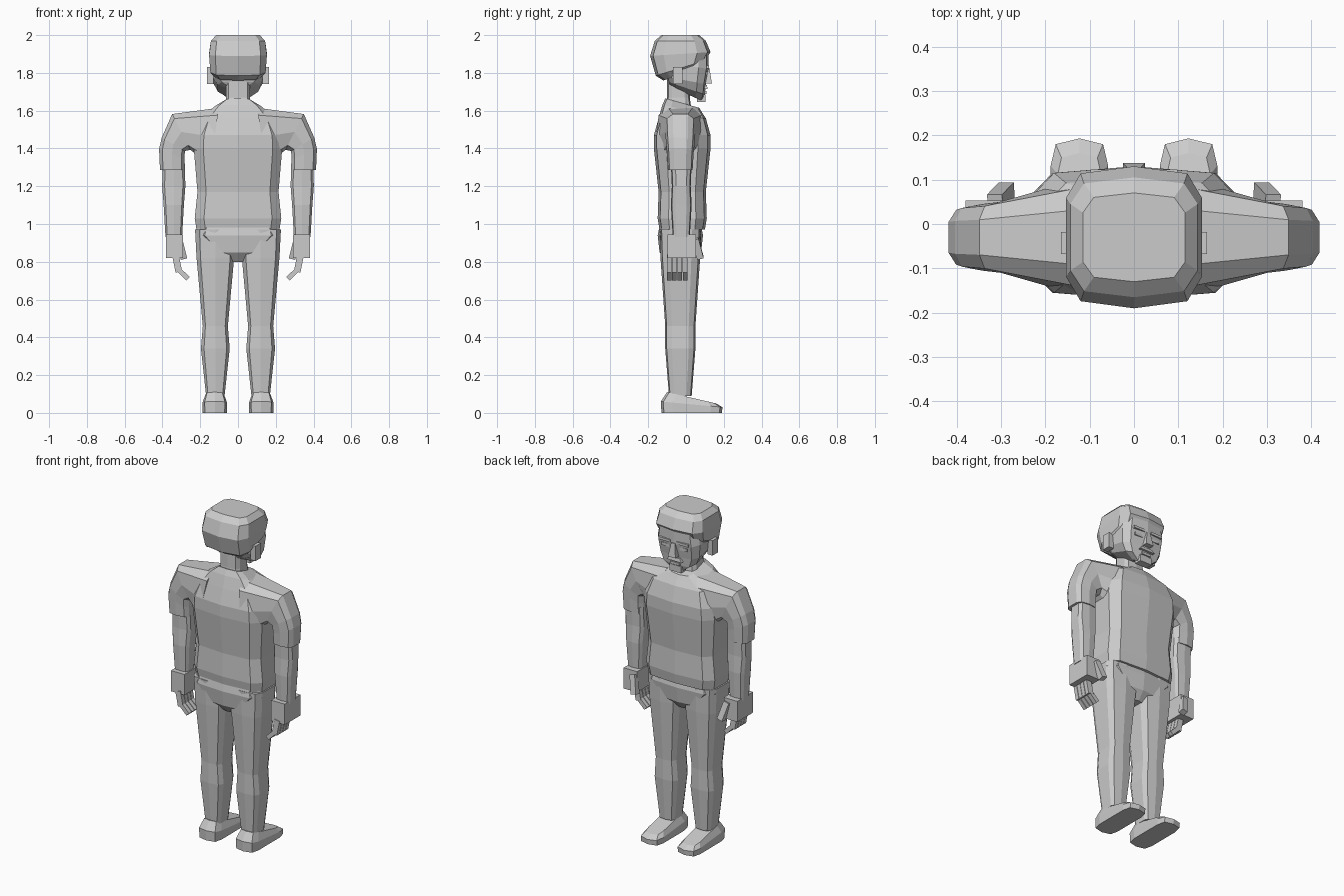
import bpy
import bmesh
from math import cos, sin, tau, copysign
from mathutils import Vector, Matrix, Euler

default_cube = bpy.data.objects.get("Cube")
if default_cube:
    bpy.data.objects.remove(default_cube, do_unlink=True)

shade = (.6, .6, .6, 1)
grey = bpy.data.materials.new("plain_grey")
grey.use_nodes = True
grey.diffuse_color = shade
grey.node_tree.nodes["Principled BSDF"].inputs["Base Color"].default_value = shade


def finish(name, bm, paired):
    """Store the mesh as a grey object; paired parts are mirrored across x."""
    bmesh.ops.recalc_face_normals(bm, faces=bm.faces)
    mesh = bpy.data.meshes.new(name)
    bm.to_mesh(mesh)
    bm.free()
    mesh.materials.append(grey)
    part = bpy.data.objects.new(name, mesh)
    bpy.context.collection.objects.link(part)
    if paired:
        part.modifiers.new("other_side", "MIRROR")


def rounded(value, power):
    return copysign(abs(value) ** power, value)


def section(middle, across, along, power):
    """Ten-sided rounded rectangle spanned by two half-axis vectors."""
    angles = [tau * step / 10 for step in range(10)]
    return [Vector(middle) + Vector(across) * rounded(sin(angle), power)
            + Vector(along) * rounded(cos(angle), power) for angle in angles]


def loft(name, sections, paired):
    """Skin a closed surface through sections with equal point counts."""
    bm = bmesh.new()
    rings = [[bm.verts.new(point) for point in ring] for ring in sections]
    for lower, upper in zip(rings, rings[1:]):
        for i in range(len(lower)):
            bm.faces.new((lower[i - 1], lower[i], upper[i], upper[i - 1]))
    bm.faces.new(rings[0])
    bm.faces.new(rings[-1])
    finish(name, bm, paired)


def column(name, x, y, levels, power=.5):
    """Upright part; a level is height, half width, half depth and front lift."""
    sections = [section((x, y, height), (width, 0, 0), (0, depth, lift), power)
                for height, width, depth, lift in levels]
    loft(name, sections, paired=x > 0)


def block(name, location, size, turn=(0, 0, 0), taper=1):
    """Box, optionally rotated, whose top may be narrower than its base."""
    bm = bmesh.new()
    bmesh.ops.create_cube(bm, size=1)
    for vert in bm.verts:
        if vert.co.z > 0:
            vert.co.xy *= taper
    bm.transform(Matrix.LocRotScale(Vector(location), Euler(turn), Vector(size)))
    finish(name, bm, paired=location[0] > 0)


# Shirt, neck and seat of the trousers
column("shirt", 0, -.02, [
    (.97, .225, .12, 0),
    (1.03, .235, .13, 0),
    (1.17, .22, .125, 0),
    (1.4, .24, .15, 0),
    (1.47, .235, .15, 0),
    (1.56, .2, .125, 0),
    (1.61, .13, .105, -.02),
    (1.64, .075, .09, -.025),
])
column("neck", 0, -.04, [(1.6, .075, .07, 0), (1.67, .065, .06, 0), (1.79, .065, .06, 0)])
column("trouser_seat", 0, -.03, [
    (.8, .05, .07, 0),
    (.85, .13, .11, 0),
    (.94, .23, .12, 0),
    (.99, .215, .11, 0),
])

# Face under a cap of hair, both tilted along the jaw and hairline
column("face", 0, 0, [
    (1.69, .05, .09, -.04),
    (1.72, .11, .1, -.035),
    (1.76, .135, .105, -.02),
    (1.84, .143, .12, -.02),
    (1.9, .13, .12, 0),
])
column("hair", 0, -.03, [
    (1.79, .12, .09, .03),
    (1.825, .15, .13, .04),
    (1.9, .157, .16, .01),
    (1.97, .147, .135, 0),
    (2, .118, .1, 0),
])

# Facial features
block("nose", (0, .112, 1.785), (.05, .05, .08), taper=.5)
block("moustache", (0, .1, 1.725), (.1, .03, .02), taper=.7)
block("lower_lip", (0, .095, 1.697), (.06, .025, .015))
block("goatee", (0, .08, 1.665), (.08, .045, .04))
block("eyebrows", (.06, .11, 1.832), (.075, .025, .015))
block("eyes", (.06, .105, 1.798), (.05, .015, .018))
block("ears", (.148, -.043, 1.785), (.034, .05, .09))

# Sleeves sweep from the collar slope, over the shoulder, down to the cuff
sleeve = []
for outer, inner, depth in (
    ((.1, 1.62), (.15, 1.3), .13),
    ((.35, 1.585), (.25, 1.39), .08),
    ((.405, 1.46), (.28, 1.385), .075),
    ((.42, 1.4), (.28, 1.34), .07),
    ((.415, 1.285), (.28, 1.285), .065),
):
    outer_point = Vector((outer[0], -.03, outer[1]))
    inner_point = Vector((inner[0], -.03, inner[1]))
    sleeve.append(section((outer_point + inner_point) / 2, (outer_point - inner_point) / 2,
                          (0, depth, 0), .6))
loft("sleeves", sleeve, paired=True)

# Arms, hands and curled fingers
column("arms", .34, -.025, [
    (1.32, .06, .055, 0),
    (1.2, .063, .05, 0),
    (1.1, .055, .055, 0),
    (.93, .045, .045, 0),
])
block("hands", (.335, -.022, .882), (.09, .15, .125))
block("thumbs", (.3, .063, .87), (.035, .035, .11), turn=(.25, .25, 0))
for number in range(4):
    y = -.089 + number * .028
    block("finger_bases_" + str(number + 1), (.322, y, .79), (.035, .025, .09), turn=(0, .2, 0))
    block("finger_tips_" + str(number + 1), (.29, y, .735), (.025, .024, .07), turn=(0, .8, 0))

# Trouser legs and shoes
column("legs", .12, -.03, [
    (.97, .11, .11, 0),
    (.82, .102, .105, 0),
    (.46, .068, .08, 0),
    (.34, .078, .08, 0),
    (.09, .05, .06, 0),
])
column("shoes", .123, .03, [
    (0, .065, .16, 0),
    (.045, .066, .163, -.015),
    (.08, .05, .13, -.03),
], power=.4)
